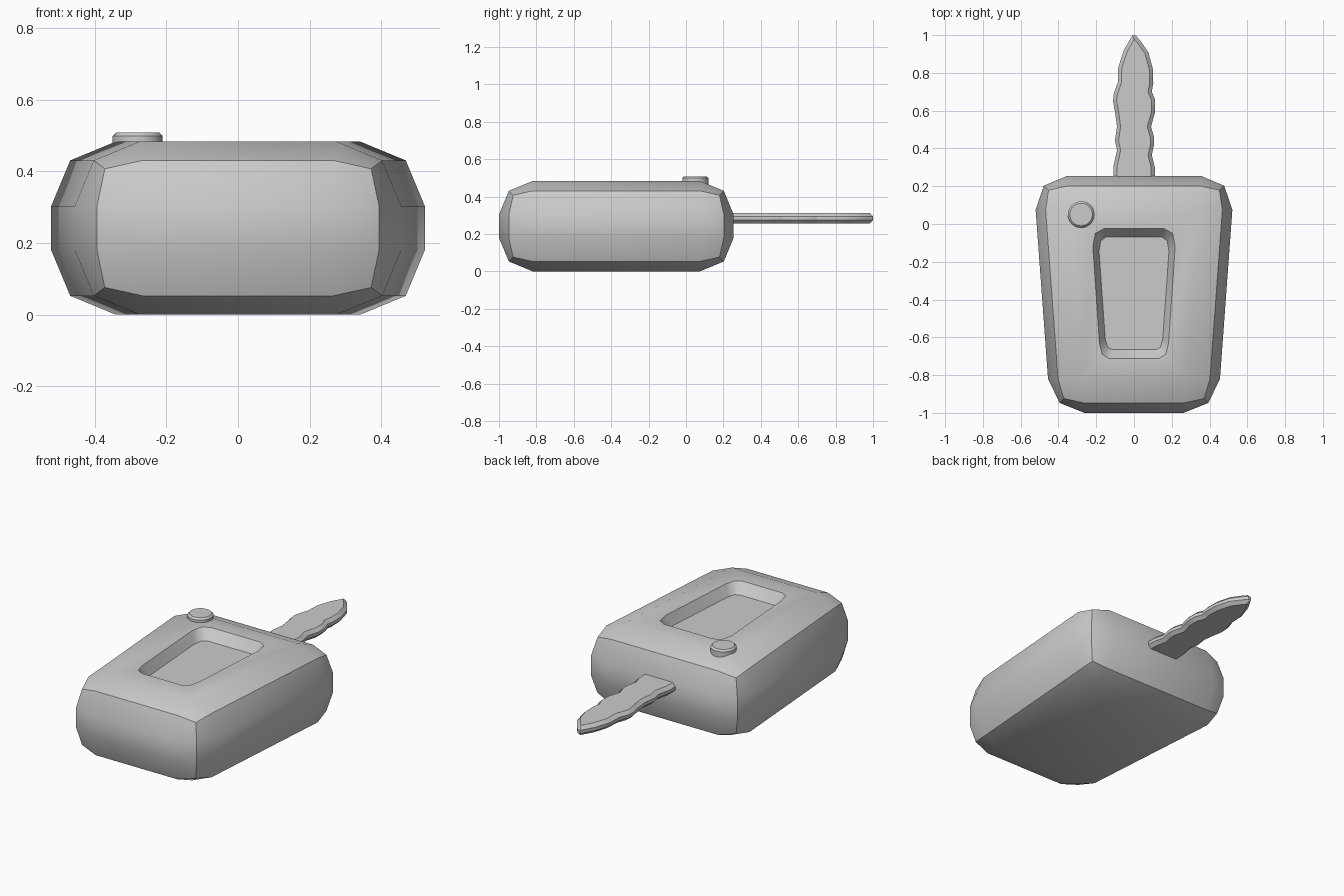
import bpy, bmesh, math

if "Cube" in bpy.data.objects:
    bpy.data.objects.remove(bpy.data.objects["Cube"])

def loft(name, rings):
    """Closed solid from stacked rings given as (outline, z)."""
    me = bpy.data.meshes.new(name)
    bm = bmesh.new()
    loops = [[bm.verts.new((x, y, z)) for x, y in pts] for pts, z in rings]
    n = len(loops[0])
    for a, b in zip(loops, loops[1:]):
        for i in range(n):
            j = (i + 1) % n
            bm.faces.new((a[i], a[j], b[j], b[i]))
    bm.faces.new(loops[0])
    bm.faces.new(loops[-1])
    bmesh.ops.recalc_face_normals(bm, faces=bm.faces)
    bm.to_mesh(me)
    bm.free()
    ob = bpy.data.objects.new(name, me)
    bpy.context.collection.objects.link(ob)
    return ob

def bevel(ob, width, segments, test=lambda e: True):
    bm = bmesh.new()
    bm.from_mesh(ob.data)
    bmesh.ops.bevel(bm, geom=[e for e in bm.edges if test(e)], offset=width,
                    segments=segments, profile=0.5, affect='EDGES')
    bm.to_mesh(ob.data)
    bm.free()

def smooth(ob, angle):
    bpy.ops.object.select_all(action='DESELECT')
    ob.select_set(True)
    bpy.context.view_layer.objects.active = ob
    bpy.ops.object.shade_smooth_by_angle(angle=math.radians(angle))

def mirrored(half):
    return half + [(-x, y) for x, y in reversed(half)]

def rim(e):
    return abs(e.verts[0].co.z - e.verts[1].co.z) < 1e-5

TOP = 0.483

# Tapered, heavily rounded fob body
plan = mirrored([(0.442, -1.0), (0.534, 0.255)])
body = loft("fob_body", [(plan, 0), (plan, TOP)])
bevel(body, 0.18, 2)

# Recessed panel with sloping walls cut into the top
outer = mirrored([(0.13, -0.712), (0.168, -0.69), (0.183, -0.63),
                  (0.218, -0.12), (0.205, -0.05), (0.16, -0.025)])
inner = mirrored([(0.115, -0.665), (0.14, -0.652), (0.152, -0.61),
                  (0.185, -0.145), (0.176, -0.09), (0.15, -0.07)])
cutter = loft("recess_cutter", [(inner, TOP - 0.06), (outer, TOP), (outer, TOP + 0.1)])
cutter.hide_render = True
mod = body.modifiers.new("recess", 'BOOLEAN')
mod.operation = 'DIFFERENCE'
mod.solver = 'EXACT'
mod.object = cutter
bpy.context.view_layer.objects.active = body
bpy.ops.object.modifier_apply(modifier=mod.name)
bpy.data.objects.remove(cutter)
smooth(body, 40)

# Round button near the back left corner
circle = [(-0.28 + 0.07 * math.cos(math.tau * i / 24),
           0.05 + 0.07 * math.sin(math.tau * i / 24)) for i in range(24)]
button = loft("button", [(circle, 0.42), (circle, 0.508)])
bevel(button, 0.01, 1, lambda e: rim(e) and e.verts[0].co.z > 0.5)
smooth(button, 30)

# Wavy blade with chamfered rims
right = [(0.11, 0.2), (0.11, 0.3), (0.094, 0.365), (0.106, 0.42), (0.106, 0.46),
         (0.09, 0.515), (0.111, 0.59), (0.111, 0.66), (0.094, 0.70), (0.102, 0.745),
         (0.1, 0.82), (0.076, 0.91), (0.035, 0.968), (0.008, 1.0)]
left = [(-0.008, 1.0), (-0.054, 0.92), (-0.083, 0.83), (-0.086, 0.75), (-0.107, 0.69),
        (-0.111, 0.65), (-0.1, 0.59), (-0.09, 0.515), (-0.101, 0.44), (-0.09, 0.39),
        (-0.108, 0.31), (-0.11, 0.2)]
blade = loft("key_blade", [(right + left, 0.255), (right + left, 0.312)])
bevel(blade, 0.019, 1, rim)
smooth(blade, 30)
